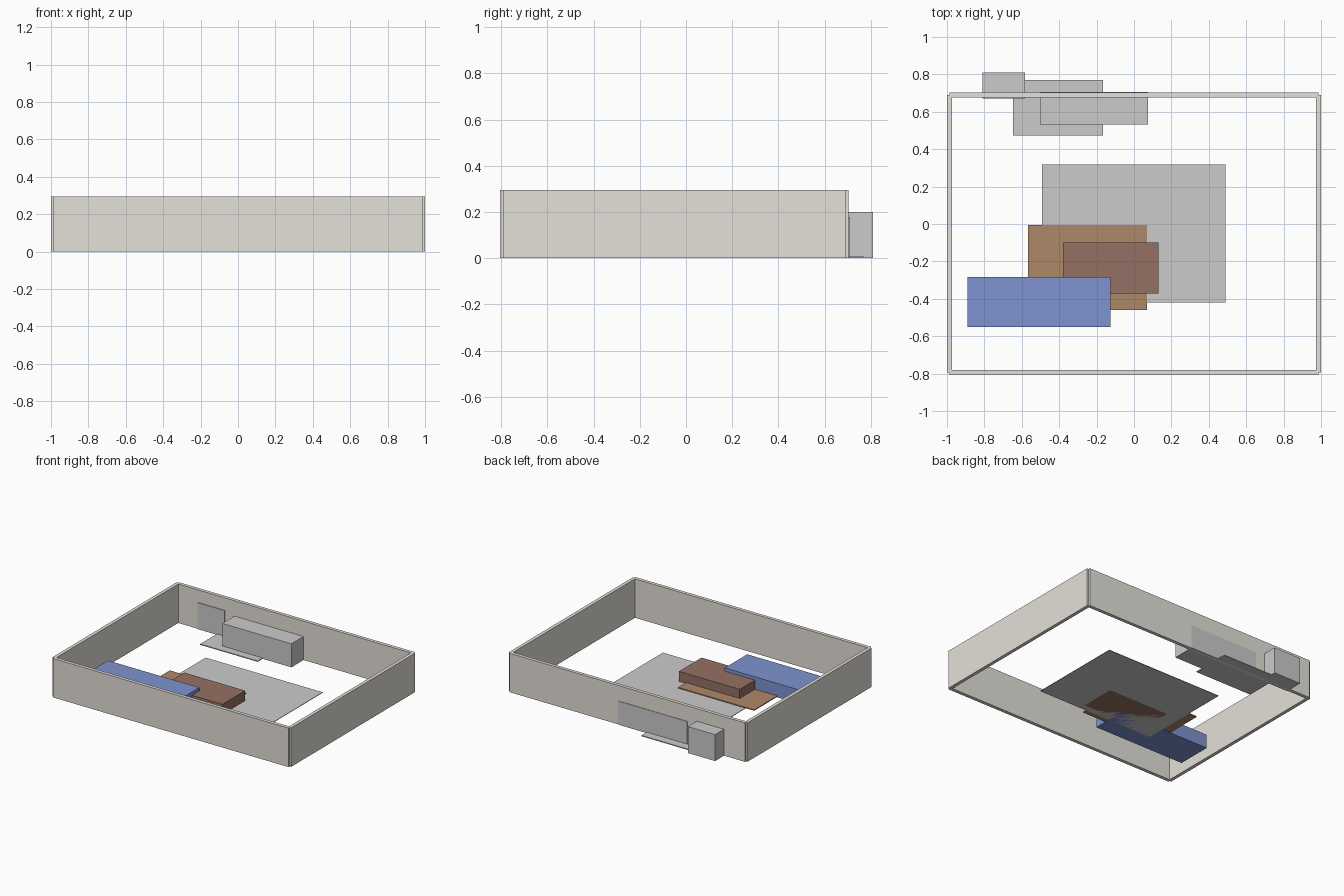
import bpy

if "Cube" in bpy.data.objects:
    bpy.data.objects.remove(bpy.data.objects["Cube"])

# Colours
def colour(name, rgb):
    m = bpy.data.materials.new(name)
    m.diffuse_color = (*rgb, 1)
    m.use_nodes = True
    m.node_tree.nodes["Principled BSDF"].inputs["Base Color"].default_value = m.diffuse_color
    return m

plaster = colour("plaster", (0.78, 0.75, 0.69))
dark_grey = colour("dark_grey", (0.53, 0.53, 0.53))
brown = colour("brown", (0.42, 0.25, 0.14))
dark_brown = colour("dark_brown", (0.30, 0.165, 0.125))
blue = colour("blue", (0.21, 0.29, 0.63))

# Box given by its x, y and z ranges
def box(name, x, y, z, material=None):
    ranges = (x, y, z)
    bpy.ops.mesh.primitive_cube_add(size=1, location=[(a + b) / 2 for a, b in ranges])
    ob = bpy.context.object
    ob.name = name
    ob.scale = [b - a for a, b in ranges]
    bpy.ops.object.transform_apply(location=False, rotation=False, scale=True)
    if material:
        ob.data.materials.append(material)
    return ob

# Room walls: long walls front and back, short walls left and right
T, H = 0.013, 0.295
for name, y in (("front_wall", -0.793), ("back_wall", 0.69)):
    box(name, (-0.987, 0.987), (y - T, y + T), (0, H), plaster)
for name, x in (("left_wall", -0.987), ("right_wall", 0.987)):
    box(name, (x - T, x + T), (-0.793, 0.69), (0, H), plaster)

# Living area: rug, wooden panel, table and sofa
box("rug", (-0.493, 0.488), (-0.42, 0.317), (0, 0.004), dark_grey)
box("wooden_panel", (-0.567, 0.07), (-0.461, -0.006), (0.004, 0.011), brown)
box("low_table", (-0.38, 0.13), (-0.372, -0.10), (0, 0.08), dark_brown)
box("sofa", (-0.89, -0.126), (-0.552, -0.283), (0, 0.105), blue)

# Kitchen area along the back wall: mat, counter and tall cabinet
box("kitchen_mat", (-0.647, -0.166), (0.472, 0.77), (0, 0.007))
box("counter", (-0.503, 0.075), (0.532, 0.707), (0, 0.178))
box("tall_cabinet", (-0.811, -0.583), (0.672, 0.81), (0, 0.2))
